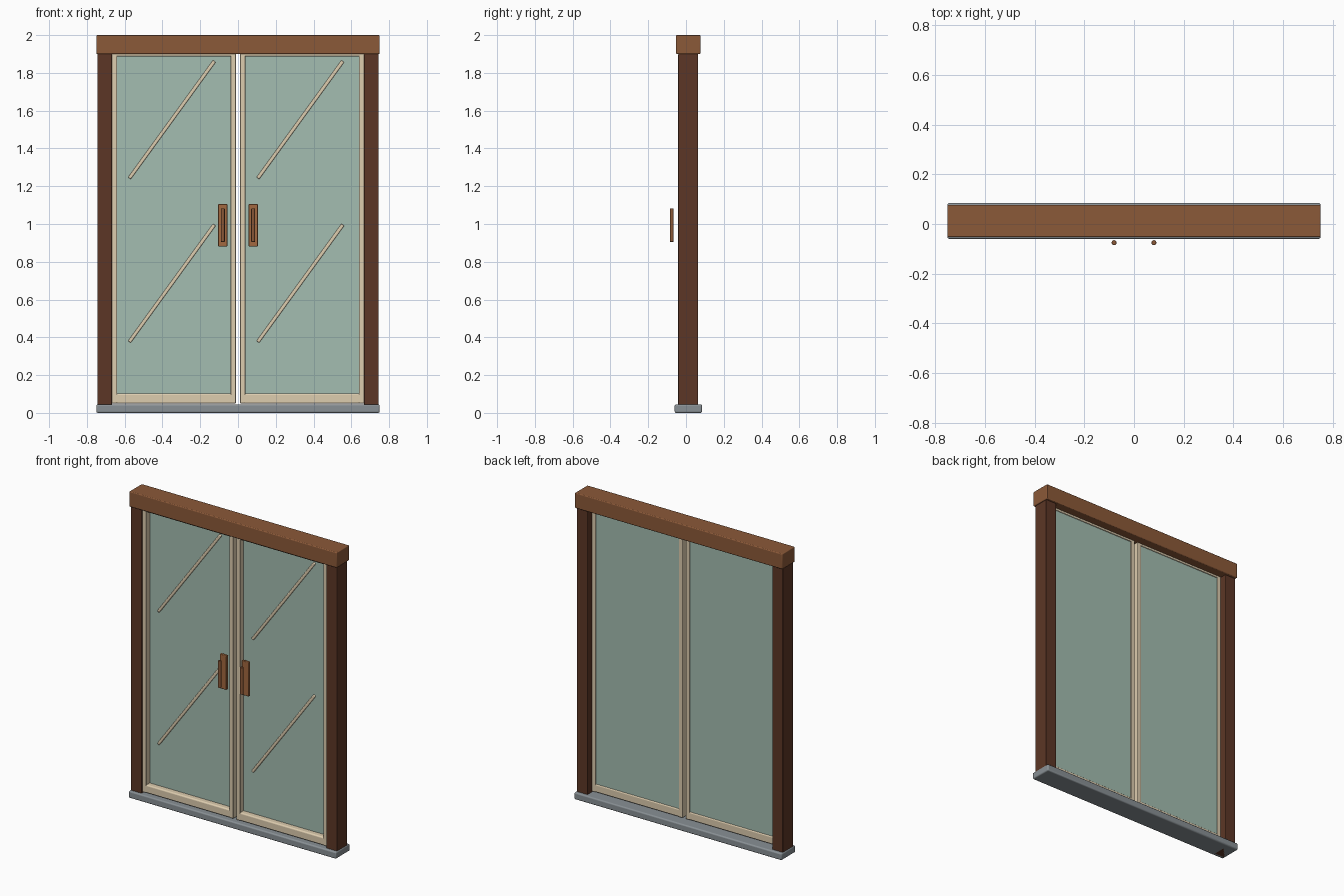
import bpy
from math import atan2, hypot

if "Cube" in bpy.data.objects:
    bpy.data.objects.remove(bpy.data.objects["Cube"])


def material(name, rgb):
    m = bpy.data.materials.new(name)
    m.diffuse_color = (*rgb, 1)
    m.use_nodes = True
    m.node_tree.nodes["Principled BSDF"].inputs["Base Color"].default_value = m.diffuse_color
    return m


WOOD = material("header_wood", (0.26, 0.10, 0.04))
DARK = material("post_wood", (0.107, 0.037, 0.019))
CREAM = material("cream_frame", (0.73, 0.61, 0.43))
GLASS = material("glass", (0.37, 0.51, 0.44))
METAL = material("sill_metal", (0.25, 0.28, 0.30))
HANDLE = material("handle_wood", (0.36, 0.14, 0.05))


def finish(ob, name, mat, bevel):
    ob.name = name
    ob.data.materials.append(mat)
    if bevel:
        mod = ob.modifiers.new("Bevel", 'BEVEL')
        mod.width = bevel
        mod.segments = 3
        mod.limit_method = 'ANGLE'
        bpy.ops.object.shade_smooth_by_angle()
    return ob


def box(name, x, y, z, mat, bevel=0.004):
    """Rounded box spanning the given (min, max) ranges."""
    spans = (x, y, z)
    bpy.ops.mesh.primitive_cube_add(size=1, location=[(a + b) / 2 for a, b in spans])
    ob = bpy.context.object
    ob.scale = [b - a for a, b in spans]
    bpy.ops.object.transform_apply(location=False, rotation=False, scale=True)
    return finish(ob, name, mat, bevel)


# Outer surround
box("sill", (-0.75, 0.75), (-0.06, 0.085), (0, 0.045), METAL, 0.008)
box("header", (-0.75, 0.75), (-0.053, 0.077), (1.9, 2.0), WOOD, 0.005)

FRAME_Y = (-0.033, 0.02)
for side, s in (("left", -1), ("right", 1)):
    def span(a, b):
        return tuple(sorted((s * a, s * b)))

    box(f"{side}_post", span(0.667, 0.745), (-0.042, 0.064), (0, 1.9), DARK)

    # Door leaf: stiles, rails and glass set towards the back
    box(f"{side}_inner_stile", span(0.011, 0.039), FRAME_Y, (0.05, 1.91), CREAM)
    box(f"{side}_outer_stile", span(0.640, 0.668), FRAME_Y, (0.05, 1.91), CREAM)
    box(f"{side}_bottom_rail", span(0.015, 0.664), FRAME_Y, (0.05, 0.103), CREAM, 0.008)
    box(f"{side}_top_rail", span(0.015, 0.664), FRAME_Y, (1.887, 1.92), CREAM)
    box(f"{side}_glass", span(0.03, 0.65), (0.003, 0.015), (0.09, 1.90), GLASS, 0)

    # Diagonal reflection strips, same slant on both doors
    for level, z in (("lower", 0.686), ("upper", 1.552)):
        half = hypot(0.45, 0.62) / 2
        strip = box(f"{side}_{level}_glint", (-half, half), (-0.007, 0.007),
                    (-0.009, 0.009), CREAM, 0.005)
        strip.location = (s * 0.34 - 0.01, 0.0, z)
        strip.rotation_euler.y = -atan2(0.62, 0.45)

    # Pull handle: back plate and round bar
    box(f"{side}_handle_plate", span(0.056, 0.105), (-0.04, -0.022), (0.881, 1.106), HANDLE)
    bpy.ops.mesh.primitive_cylinder_add(vertices=24, radius=0.01, depth=0.178,
                                        location=(s * 0.08, -0.075, 0.994))
    finish(bpy.context.object, f"{side}_handle_bar", WOOD, 0.003)
